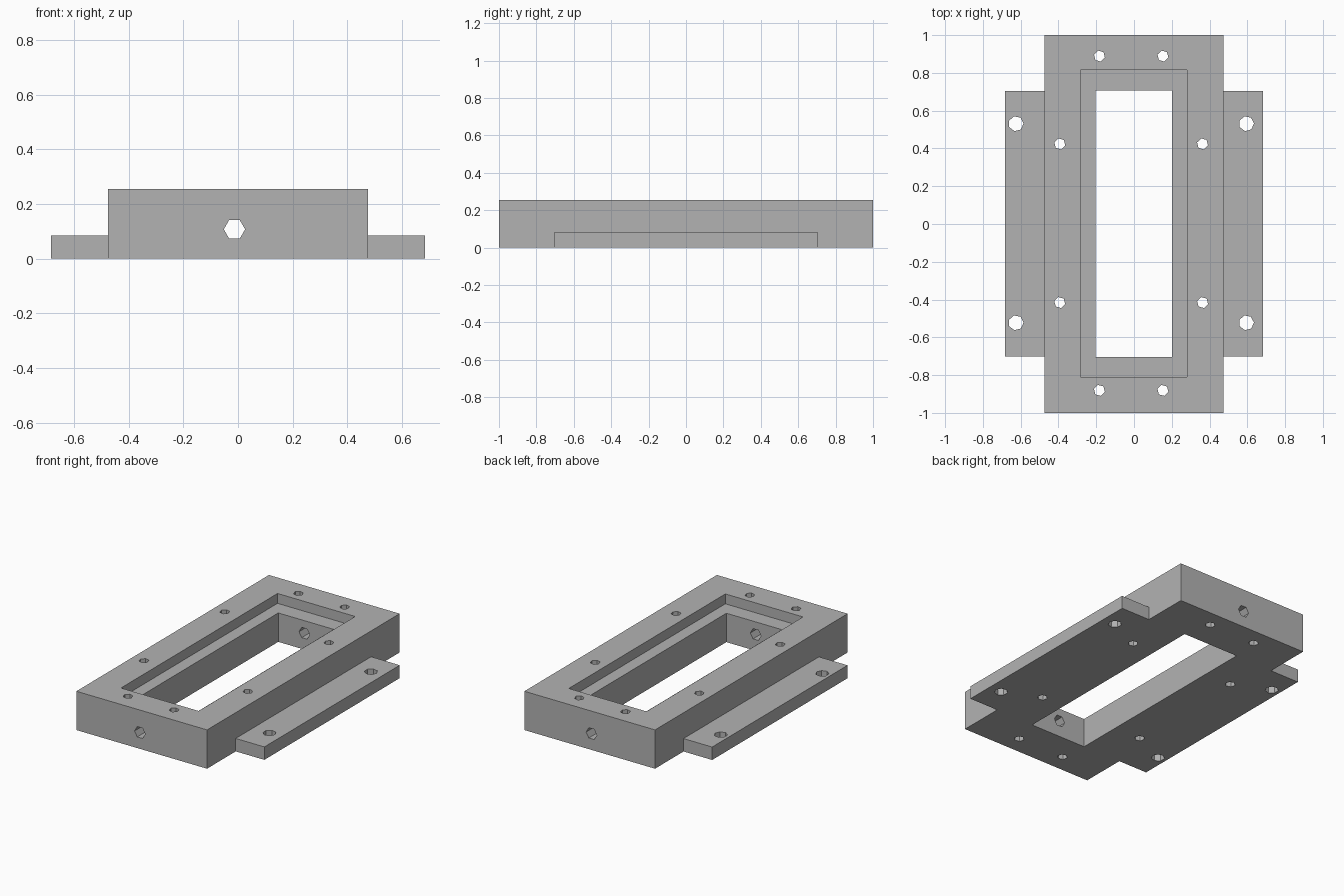
import bpy
from mathutils import Matrix, Vector

old = bpy.data.objects.get("Cube")
if old:
    bpy.data.objects.remove(old, do_unlink=True)

grey = bpy.data.materials.new("plain grey")
grey.use_nodes = True
colour = (0.45, 0.45, 0.45, 1)
grey.diffuse_color = colour
grey.node_tree.nodes["Principled BSDF"].inputs["Base Color"].default_value = colour


def box(name, low, high):
    """Box between two opposite corners."""
    low, high = Vector(low), Vector(high)
    bpy.ops.mesh.primitive_cube_add(size=1)
    ob = bpy.context.object
    ob.name = name
    ob.data.transform(Matrix.Translation((low + high) / 2) @ Matrix.Diagonal((high - low).to_4d()))
    ob.data.materials.append(grey)
    return ob


def drill(name, centre, radius, sides, length, rotation=(0, 0, 0)):
    """Faceted cutter for a bolt hole."""
    bpy.ops.mesh.primitive_cylinder_add(vertices=sides, radius=radius, depth=length,
                                        location=centre, rotation=rotation)
    ob = bpy.context.object
    ob.name = name
    return ob


def combine(target, tool, operation):
    """Apply a boolean and discard the tool."""
    tool.hide_render = True
    mod = target.modifiers.new(operation.title(), "BOOLEAN")
    mod.operation = operation
    mod.solver = "EXACT"
    mod.object = tool
    bpy.context.view_layer.objects.active = target
    bpy.ops.object.modifier_apply(modifier=mod.name)
    bpy.data.objects.remove(tool, do_unlink=True)


# Thick frame with a low mounting flange along each side
frame = box("mounting_frame", (-0.475, -1, 0), (0.475, 1, 0.255))
combine(frame, box("flange", (-0.683, -0.702, 0), (0.683, 0.704, 0.085)), "UNION")

# Shallow recess around the through window
combine(frame, box("recess", (-0.284, -0.81, 0.19), (0.281, 0.816, 0.4)), "DIFFERENCE")
combine(frame, box("window", (-0.203, -0.705, -0.1), (0.2, 0.708, 0.4)), "DIFFERENCE")

# Vertical bolt holes: end pairs, side pairs and larger flange holes
mid_x, mid_y = -0.015, 0.004
for dx, dy, radius, sides in ((0.168, 0.885, 0.03, 6), (0.378, 0.42, 0.03, 6), (0.61, 0.527, 0.04, 7)):
    for sx in (-1, 1):
        for sy in (-1, 1):
            hole = drill("bolt_hole", (mid_x + sx * dx, mid_y + sy * dy, 0.12), radius, sides, 1, (0, 0, 0.25))
            combine(frame, hole, "DIFFERENCE")

# Horizontal hole through both end walls
quarter = 1.5708
end_hole = drill("end_hole", (-0.013, 0, 0.107), 0.039, 6, 3, (quarter, quarter, 0))
combine(frame, end_hole, "DIFFERENCE")
